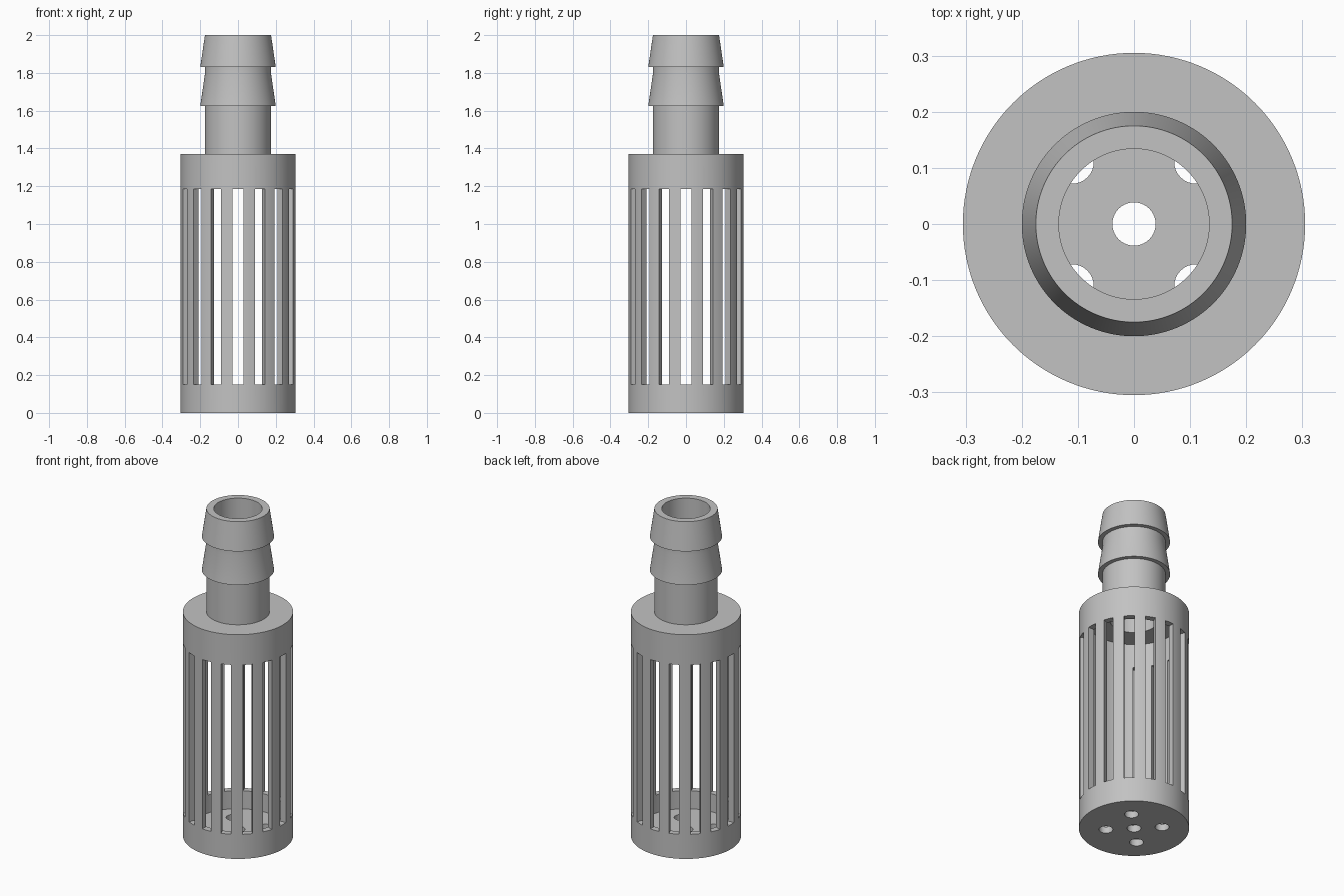
import bpy, bmesh, math
from mathutils import Matrix, Vector

cube = bpy.data.objects.get("Cube")
if cube:
    bpy.data.objects.remove(cube, do_unlink=True)

grey = bpy.data.materials.new("grey_plastic")
grey.use_nodes = True
grey.diffuse_color = (0.54, 0.54, 0.54, 1)
grey.node_tree.nodes["Principled BSDF"].inputs["Base Color"].default_value = grey.diffuse_color

# Main dimensions
BODY_R, CAVITY_R = 0.305, 0.268
BODY_TOP, FLOOR, CEILING = 1.37, 0.04, 1.33
NECK_R, BARB_R, BORE_R = 0.175, 0.2, 0.134
HOLE_R, HOLE_RING = 0.0385, 0.156
SLOT_LOW, SLOT_HIGH, SLOT_WIDTH, SLOT_COUNT = 0.15, 1.185, 0.057, 16
BARBS, BARB_LENGTH, TOP = (1.625, 1.83), 0.17, 2.0
SEGMENTS = 128


def make_object(name, bm):
    bmesh.ops.recalc_face_normals(bm, faces=bm.faces)
    mesh = bpy.data.meshes.new(name)
    bm.to_mesh(mesh)
    bm.free()
    mesh.materials.append(grey)
    obj = bpy.data.objects.new(name, mesh)
    bpy.context.collection.objects.link(obj)
    return obj


def lathe(name, profile):
    """Revolve a closed (radius, height) loop around z."""
    bm = bmesh.new()
    rings = []
    for i in range(SEGMENTS):
        a = math.tau * i / SEGMENTS
        rings.append([bm.verts.new((r * math.cos(a), r * math.sin(a), z)) for r, z in profile])
    n = len(profile)
    for i in range(SEGMENTS):
        a, b = rings[i], rings[(i + 1) % SEGMENTS]
        for j in range(n):
            k = (j + 1) % n
            bm.faces.new((a[j], b[j], b[k], a[k]))
    return make_object(name, bm)


# Hollow body and barbed spout as one revolved wall, from the drain hole outward
profile = [(HOLE_R, 0), (BODY_R, 0), (BODY_R, BODY_TOP), (NECK_R, BODY_TOP)]
for z in BARBS:
    profile += [(NECK_R, z), (BARB_R, z), (NECK_R, z + BARB_LENGTH)]
profile += [(BORE_R, TOP), (BORE_R, CEILING), (CAVITY_R, CEILING),
            (CAVITY_R, FLOOR), (HOLE_R, FLOOR)]
strainer = lathe("strainer_body", profile)

# Cutters: a ring of tall slots and four floor holes
bm = bmesh.new()
slot_size = Vector((0.15, SLOT_WIDTH, SLOT_HIGH - SLOT_LOW))
slot_centre = Vector((BODY_R - 0.02, 0, (SLOT_LOW + SLOT_HIGH) / 2))
for i in range(SLOT_COUNT):
    turn = Matrix.Rotation(math.tau * i / SLOT_COUNT, 4, "Z")
    bmesh.ops.create_cube(bm, size=1, matrix=turn @ Matrix.Translation(slot_centre)
                          @ Matrix.Diagonal(slot_size).to_4x4())
for i in range(4):
    turn = Matrix.Rotation(math.tau * (i + 0.5) / 4, 4, "Z")
    bmesh.ops.create_cone(bm, cap_ends=True, segments=32, radius1=HOLE_R, radius2=HOLE_R,
                          depth=FLOOR * 3,
                          matrix=turn @ Matrix.Translation((HOLE_RING, 0, FLOOR / 2)))
cutter = make_object("slot_and_hole_cutter", bm)
cutter.hide_render = True

# Cut, apply and discard the cutter
cut = strainer.modifiers.new("openings", "BOOLEAN")
cut.operation = "DIFFERENCE"
cut.solver = "EXACT"
cut.object = cutter
bpy.ops.object.select_all(action="DESELECT")
strainer.select_set(True)
bpy.context.view_layer.objects.active = strainer
bpy.ops.object.modifier_apply(modifier=cut.name)
bpy.data.objects.remove(cutter, do_unlink=True)

bpy.ops.object.shade_smooth_by_angle(angle=math.radians(30))
